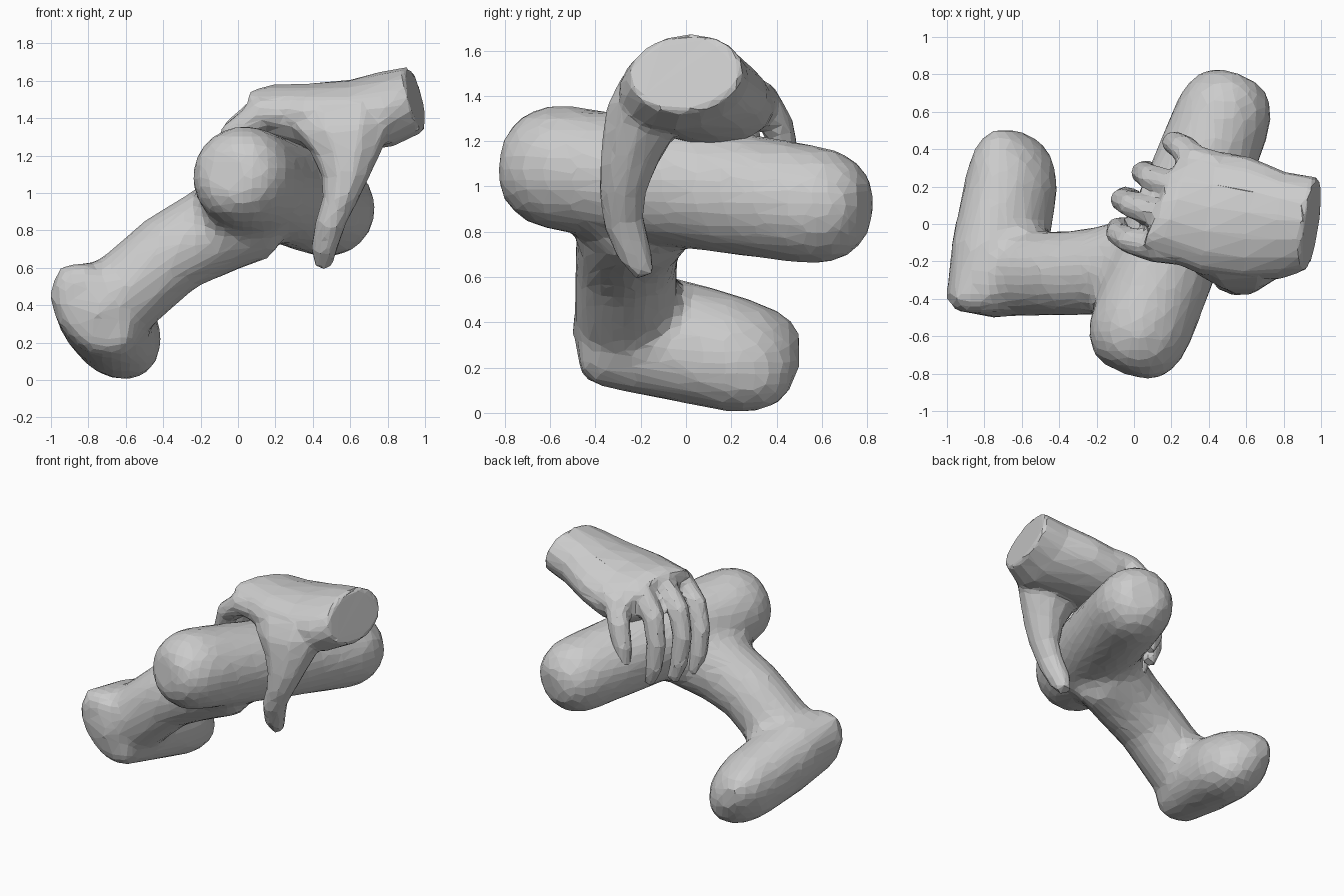
import bpy, bmesh, math
from mathutils import Vector


def loft(bm, rings, n=16):
    """Closed skin through elliptical rings given as (centre, half-axis u, half-axis v)."""
    loops = []
    for c, u, v in rings:
        c, u, v = Vector(c), Vector(u), Vector(v)
        loops.append([bm.verts.new(c + u * math.cos(2 * math.pi * i / n)
                                   + v * math.sin(2 * math.pi * i / n)) for i in range(n)])
    faces = [bm.faces.new(loops[0][::-1]), bm.faces.new(loops[-1])]
    for a, b in zip(loops, loops[1:]):
        for i in range(n):
            j = (i + 1) % n
            faces.append(bm.faces.new((a[i], a[j], b[j], b[i])))
    bmesh.ops.recalc_face_normals(bm, faces=faces)


def tube(bm, pts, radii, n=12, ref=(0, 1, 0), flat=1.0):
    """Round tube along a path; ref keeps the rings from twisting."""
    pts = [Vector(p) for p in pts]
    rings = []
    for i, p in enumerate(pts):
        t = (pts[min(i + 1, len(pts) - 1)] - pts[max(i - 1, 0)]).normalized()
        u = Vector(ref).cross(t).normalized()
        rings.append((p, u * radii[i] * flat, t.cross(u) * radii[i]))
    loft(bm, rings, n)


def finish(name, bm, voxel, smooth, ratio):
    """Fuse the overlapping lofts into one faceted skin."""
    me = bpy.data.meshes.new(name)
    bm.to_mesh(me)
    bm.free()
    ob = bpy.data.objects.new(name, me)
    bpy.context.collection.objects.link(ob)
    m = ob.modifiers.new("fuse", 'REMESH')
    m.mode = 'VOXEL'
    m.voxel_size = voxel
    m = ob.modifiers.new("soften", 'SMOOTH')
    m.factor = 0.5
    m.iterations = smooth
    if ratio < 1:
        m = ob.modifiers.new("facets", 'DECIMATE')
        m.ratio = ratio
    return ob


# Branch: cross bar with domed ends
bm = bmesh.new()
a, b = Vector((-0.055, -0.785, 1.115)), Vector((0.56, 0.79, 0.885))
prof = [(0, .13), (.015, .18), (.05, .235), (.10, .27), (.16, .28), (.5, .275),
        (.84, .265), (.90, .255), (.95, .22), (.985, .165), (1, .12)]
tube(bm, [a.lerp(b, t) for t, r in prof], [r for t, r in prof], 20, (0, 0, 1))

# Branch: sloping stem
tube(bm, [(-.79, -.27, .35), (-.60, -.265, .465), (-.36, -.265, .675), (-.16, -.25, .785), (.10, -.19, .90)],
     [.235, .23, .228, .24, .26], 18)

# Branch: foot running back from the elbow
foot = [(-.475, -.77, .375, .24, .14), (-.40, -.77, .375, .29, .20), (-.10, -.715, .335, .30, .24),
        (.05, -.685, .30, .295, .24), (.20, -.66, .265, .285, .235), (.33, -.655, .245, .265, .21),
        (.43, -.66, .245, .22, .15), (.50, -.69, .28, .12, .07)]
loft(bm, [((x, y, z), (-.62 * l, 0, .78 * l), (.78 * s, 0, .62 * s)) for y, x, z, l, s in foot], 18)
finish("branch", bm, 0.05, 3, 0.35)

# Hand: wrist and palm
bm = bmesh.new()
loft(bm, [((.95, 0, 1.50), (.04, .25, 0), (-.04, .02, .175)),
          ((.80, -.01, 1.45), (.02, .285, 0), (-.03, .04, .20)),
          ((.60, .03, 1.41), (.02, .33, -.02), (0, .03, .195)),
          ((.40, .06, 1.385), (.05, .33, -.05), (0, .03, .195)),
          ((.22, .11, 1.395), (.10, .28, -.06), (0, .02, .175)),
          ((.14, .12, 1.42), (.10, .25, -.06), (0, 0, .12))], 16)

# Hand: thumb with its broad web
loft(bm, [((.56, -.10, 1.46), (.34, 0, .04), (0, .20, 0)),
          ((.57, -.14, 1.36), (.29, 0, .03), (0, .22, .02)),
          ((.585, -.20, 1.24), (.20, 0, .02), (0, .175, .02)),
          ((.58, -.25, 1.10), (.135, 0, .01), (0, .135, .01)),
          ((.55, -.28, .97), (.10, 0, 0), (0, .105, 0)),
          ((.495, -.275, .84), (.082, 0, -.01), (0, .09, .02)),
          ((.46, -.225, .70), (.07, 0, -.01), (0, .072, .03)),
          ((.455, -.18, .605), (.045, 0, 0), (0, .04, .015))], 10)

# Hand: four fingers curling over the bar
fingers = [
    [(.34, -.14, 1.42), (.13, -.13, 1.43), (-.02, -.09, 1.31), (-.085, -.05, 1.15), (-.085, -.02, .98), (-.05, 0, .84)],
    [(.34, .03, 1.45), (.14, .05, 1.45), (-.01, .10, 1.33), (-.06, .13, 1.16), (-.045, .145, .97), (.00, .15, .84)],
    [(.38, .18, 1.44), (.21, .20, 1.43), (.09, .25, 1.30), (.05, .275, 1.13), (.065, .285, .96), (.11, .28, .84)],
    [(.44, .30, 1.39), (.33, .34, 1.37), (.26, .41, 1.26), (.215, .435, 1.13), (.21, .44, 1.03), (.22, .435, .94)],
]
for path in fingers:
    tube(bm, path, [.09, .082, .072, .064, .058, .042], 8, flat=1.1)
finish("hand", bm, 0.022, 2, 0.10)
